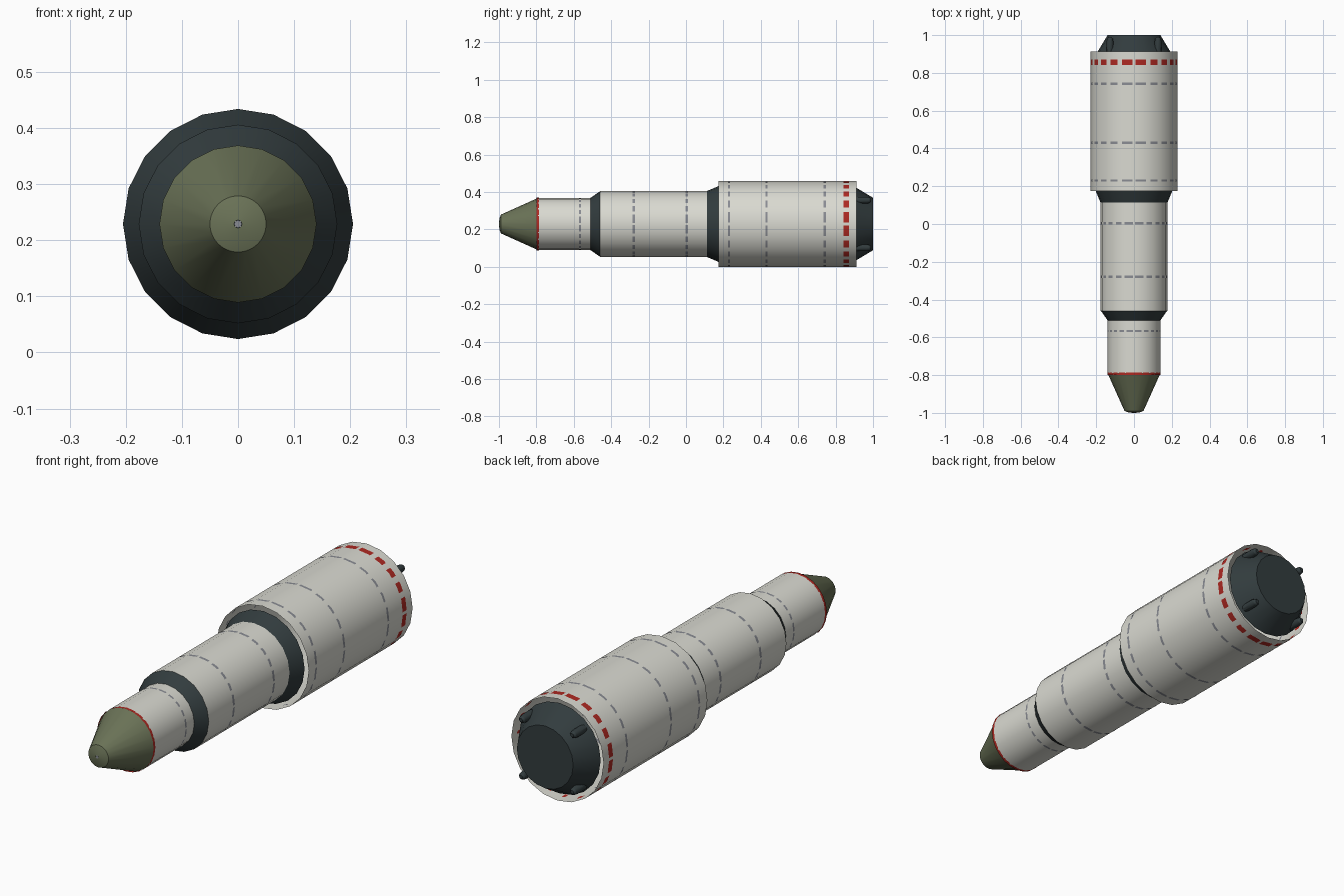
import bpy, bmesh, math

if "Cube" in bpy.data.objects:
    bpy.data.objects.remove(bpy.data.objects["Cube"])

AXIS_Z = 0.229   # height of the long axis
SIDES = 20


def material(name, rgb):
    m = bpy.data.materials.new(name)
    m.diffuse_color = (*rgb, 1)
    m.use_nodes = True
    m.node_tree.nodes["Principled BSDF"].inputs["Base Color"].default_value = m.diffuse_color
    return m


WHITE = material("hull_white", (0.70, 0.70, 0.64))
DARK = material("dark_slate", (0.032, 0.045, 0.048))
OLIVE = material("olive_green", (0.145, 0.17, 0.095))
RED = material("stripe_red", (0.42, 0.022, 0.016))
GREY = material("seam_grey", (0.25, 0.26, 0.29))


def lathe(name, profile, mat, sides=SIDES, caps=(False, False), centre=(0, AXIS_Z)):
    """Revolve (radius, y) points around an axis parallel to y."""
    bm = bmesh.new()
    rings = []
    for r, y in profile:
        rings.append([bm.verts.new((centre[0] + r * math.sin(2 * math.pi * k / sides), y,
                                    centre[1] + r * math.cos(2 * math.pi * k / sides)))
                      for k in range(sides)])
    for a, b in zip(rings, rings[1:]):
        for k in range(sides):
            n = (k + 1) % sides
            bm.faces.new((a[k], a[n], b[n], b[k]))
    if caps[0]:
        bm.faces.new(rings[0][::-1])
    if caps[1]:
        bm.faces.new(rings[-1])
    mesh = bpy.data.meshes.new(name)
    bm.to_mesh(mesh)
    bm.free()
    mesh.materials.append(mat)
    ob = bpy.data.objects.new(name, mesh)
    bpy.context.collection.objects.link(ob)
    bpy.ops.object.select_all(action='DESELECT')
    ob.select_set(True)
    bpy.context.view_layer.objects.active = ob
    bpy.ops.object.shade_smooth_by_angle(angle=math.radians(30))
    return ob


# Hull stages: open tubes
lathe("rear_stage", [(0.229, 0.175), (0.229, 0.912)], WHITE)
lathe("middle_stage", [(0.177, -0.46), (0.177, 0.12)], WHITE)
lathe("front_stage", [(0.14, -0.79), (0.14, -0.50)], WHITE)

# Dark collars between the stages, and the tail
lathe("front_collar", [(0.14, -0.51), (0.177, -0.457)], DARK)
lathe("rear_collar", [(0.177, 0.113), (0.205, 0.18)], DARK, caps=(False, True))
lathe("tail_cone", [(0.203, 0.895), (0.14, 1.0)], DARK, caps=(True, True))

# Nose
lathe("nose_cone", [(0.05, -0.99), (0.14, -0.79)], OLIVE)
lathe("nose_cap", [(0.007, -1.0), (0.03, -0.997), (0.05, -0.99)], OLIVE, sides=40)
lathe("nose_pin", [(0.007, -1.0), (0.007, -0.99)], GREY, sides=8, caps=(True, False))

# Painted bands: 24-sided rings that break the 20-sided hull as dashes
bands = [
    ("front_seam", -0.567, 0.010, 0.14, GREY),
    ("middle_seam_a", -0.28, 0.013, 0.177, GREY),
    ("middle_seam_b", 0.004, 0.013, 0.177, GREY),
    ("rear_seam_a", 0.23, 0.012, 0.229, GREY),
    ("rear_seam_b", 0.43, 0.012, 0.229, GREY),
    ("rear_seam_c", 0.742, 0.012, 0.229, GREY),
    ("tail_stripe", 0.857, 0.028, 0.229, RED),
    ("nose_stripe", -0.793, 0.013, 0.1405, RED),
]
for name, y, width, radius, mat in bands:
    r = radius * 0.9992
    lathe(name, [(r, y - width / 2), (r, y + width / 2)], mat, sides=24)

# Four small thrusters on the tail cone diagonals
for i in range(4):
    a = math.radians(45 + 90 * i)
    c = (0.18 * math.sin(a), AXIS_Z + 0.18 * math.cos(a))
    lathe("thruster_%d" % (i + 1),
          [(0.018, 0.91), (0.018, 0.965), (0.015, 0.982), (0.008, 0.99)],
          DARK, sides=12, caps=(True, True), centre=c)
